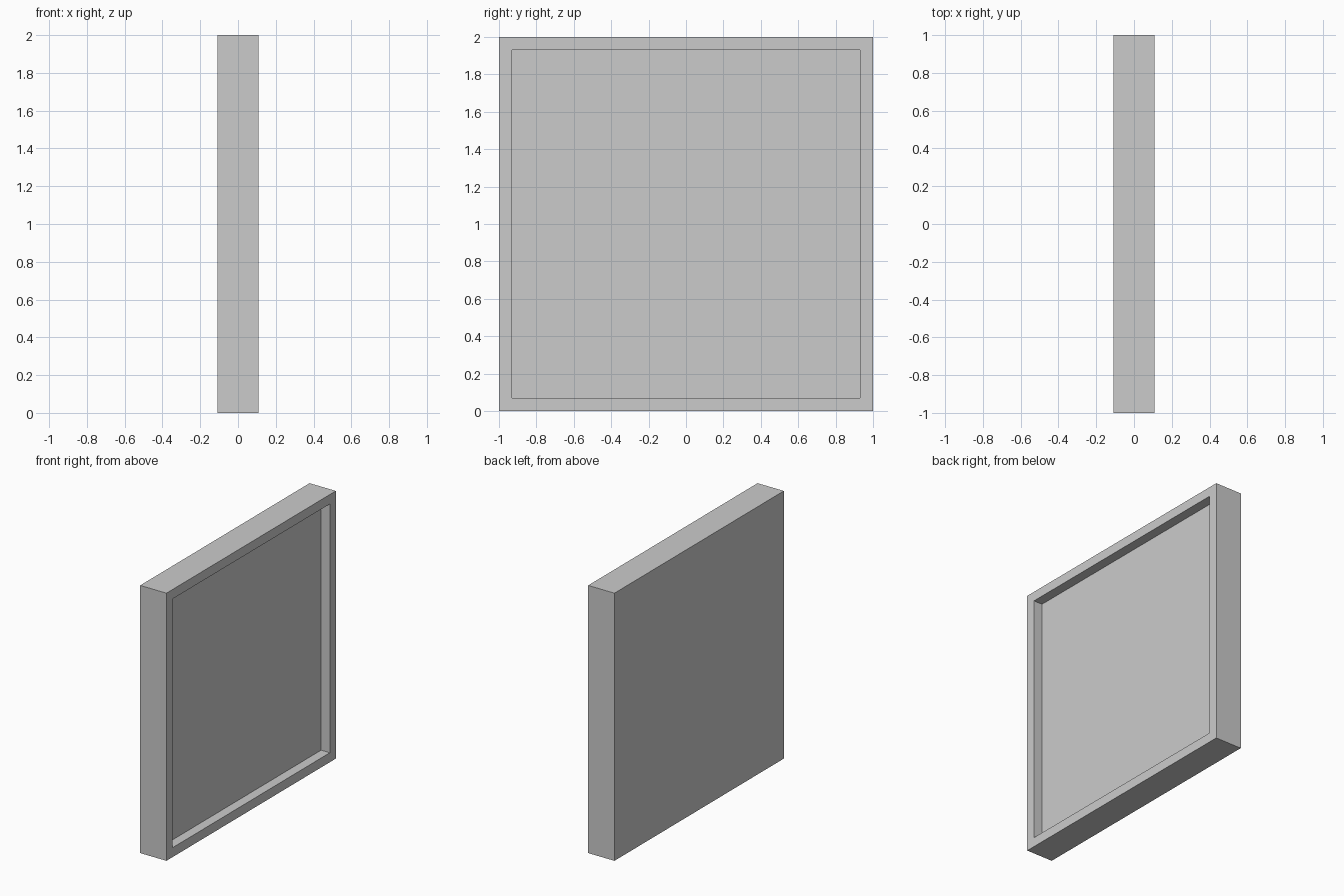
import bpy, bmesh
from mathutils import Matrix, Vector

if "Cube" in bpy.data.objects:
    bpy.data.objects.remove(bpy.data.objects["Cube"])

THICK, SIZE, BORDER, DEPTH = 0.217, 2.0, 0.1, 0.072

# Square slab standing upright on the floor
bm = bmesh.new()
bmesh.ops.create_cube(bm, size=1.0, matrix=Matrix.Translation((0, 0, SIZE / 2))
                      @ Matrix.Diagonal((THICK, SIZE, SIZE, 1)))
bm.normal_update()

# Shallow tray recess in the +x face, leaving a raised rim
face = next(f for f in bm.faces if f.normal.x > 0.9)
bmesh.ops.inset_region(bm, faces=[face], thickness=BORDER)
floor = bmesh.ops.extrude_discrete_faces(bm, faces=[face])["faces"][0]
bmesh.ops.translate(bm, verts=floor.verts, vec=Vector((-DEPTH, 0, 0)))
bmesh.ops.recalc_face_normals(bm, faces=bm.faces)

mesh = bpy.data.meshes.new("framed_panel")
bm.to_mesh(mesh)
bm.free()
bpy.context.collection.objects.link(bpy.data.objects.new("framed_panel", mesh))
